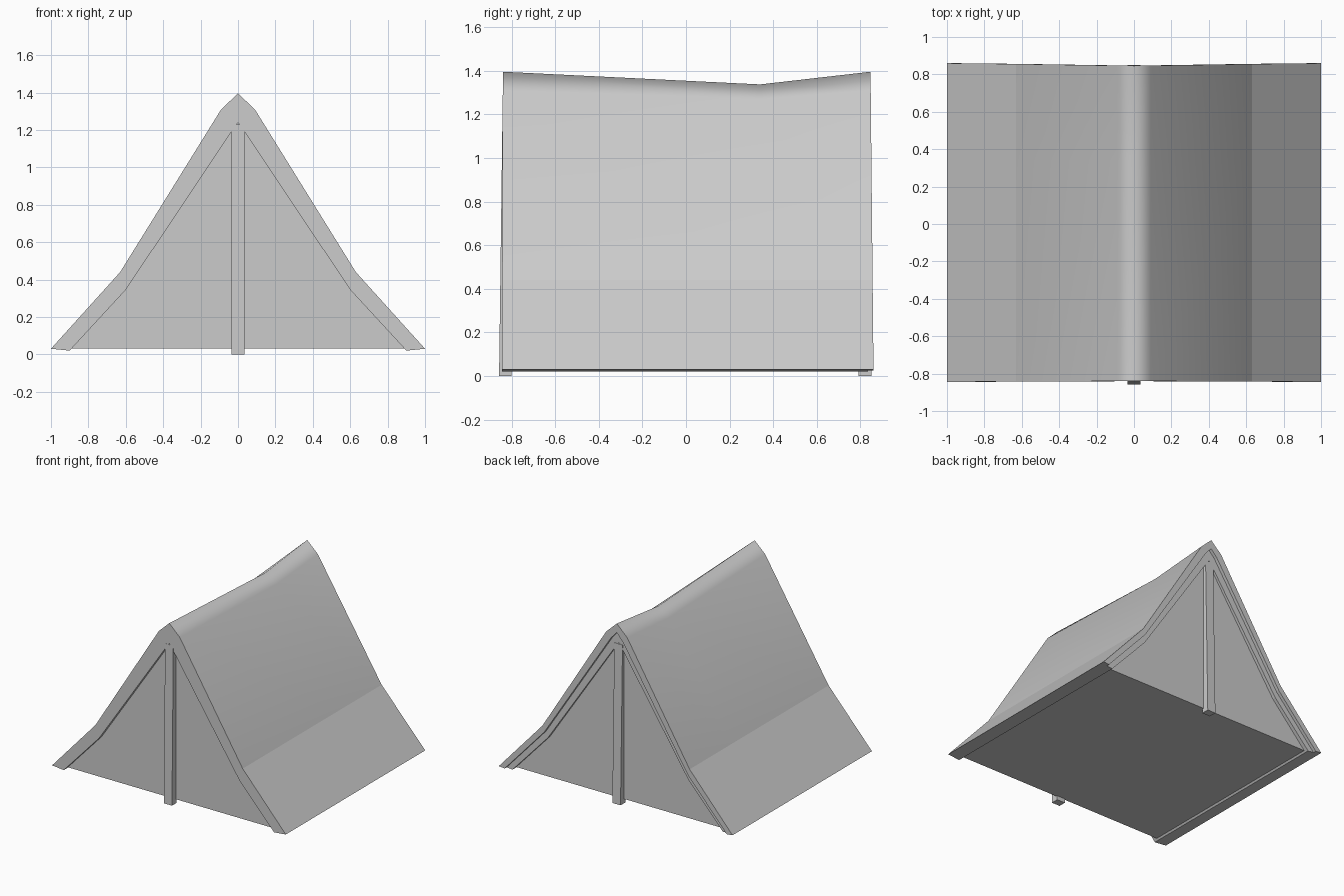
import bpy, bmesh

if "Cube" in bpy.data.objects:
    bpy.data.objects.remove(bpy.data.objects["Cube"])


def make_object(name, bm):
    bmesh.ops.recalc_face_normals(bm, faces=bm.faces[:])
    mesh = bpy.data.meshes.new(name)
    bm.to_mesh(mesh)
    bm.free()
    obj = bpy.data.objects.new(name, mesh)
    bpy.context.collection.objects.link(obj)
    return obj


def mirrored(half):
    """Half profile from eave to ridge, completed over the centre line."""
    return [(-x, z) for x, z in half] + [(x, z) for x, z in half[-2::-1]]


def loft(name, rows, close):
    """Join rows of points with quads and cap the two open sides."""
    bm = bmesh.new()
    verts = [[bm.verts.new(p) for p in row] for row in rows]
    n = len(verts[0])
    for a in range(len(rows) if close else len(rows) - 1):
        b = (a + 1) % len(rows)
        for i in range(n - 1):
            bm.faces.new((verts[a][i], verts[a][i + 1], verts[b][i + 1], verts[b][i]))
    if close:
        for i in (0, n - 1):
            bm.faces.new([row[i] for row in verts])
    else:
        for row in (verts[0], verts[-1]):
            bm.faces.new(row)
        bm.faces.new([row[0] for row in verts] + [row[-1] for row in reversed(verts)])
    return bm


def row(profile, y, lean=0.0):
    return [(x, y + lean * z, z) for x, z in profile]


# canopy: thick folded sheet with a sagging ridge and a stepped rear rim
outer = mirrored([(1.0, 0.03), (0.63, 0.44), (0.09, 1.31), (0, 1.395)])
sagged = mirrored([(1.0, 0.03), (0.63, 0.44), (0.09, 1.27), (0, 1.337)])
middle = mirrored([(0.95, 0.025), (0.615, 0.393), (0.05, 1.27), (0, 1.325)])
inner = mirrored([(0.90, 0.02), (0.60, 0.345), (0.035, 1.19), (0, 1.24)])
rows = [row(outer, -0.844, 0.003), row(sagged, 0.34), row(outer, 0.86, -0.01),
        row(middle, 0.86, -0.01), row(middle, 0.835, -0.01),
        row(inner, 0.835, -0.01), row(inner, -0.844, 0.003)]
bm = loft("canopy", rows, True)
for f in bm.faces:
    f.smooth = True
# only the rounded ridge is smooth, every other fold is crisp
for e in bm.edges:
    a, b = (v.co for v in e.verts)
    ridge = max(abs(a.x), abs(b.x)) < 0.2 and abs(a.y - b.y) > 0.2
    sag_line = abs(a.y - 0.34) < 0.01 and abs(b.y - 0.34) < 0.01
    e.smooth = ridge or sag_line
make_object("canopy", bm)

# end walls and floor: closed body set back inside the canopy
body = mirrored([(0.93, 0.032), (0.61, 0.38), (0.035, 1.24), (0, 1.28)])
make_object("tent_walls_and_floor", loft("body", [row(body, -0.81), row(body, 0.805)], False))

# poles: square posts leaning flush into the rim at the top
def pole(name, y_in, y_low, y_high, top=1.23, w=0.035):
    bm = bmesh.new()
    bmesh.ops.create_cube(bm, size=1)
    for v in bm.verts:
        up = v.co.z > 0
        face = y_high if up else y_low
        v.co = (w if v.co.x > 0 else -w, face if v.co.y > 0 else y_in, top if up else 0)
    make_object(name, bm)


pole("front_pole", -0.80, -0.857, -0.841)
pole("back_pole", 0.79, 0.85, 0.826)
